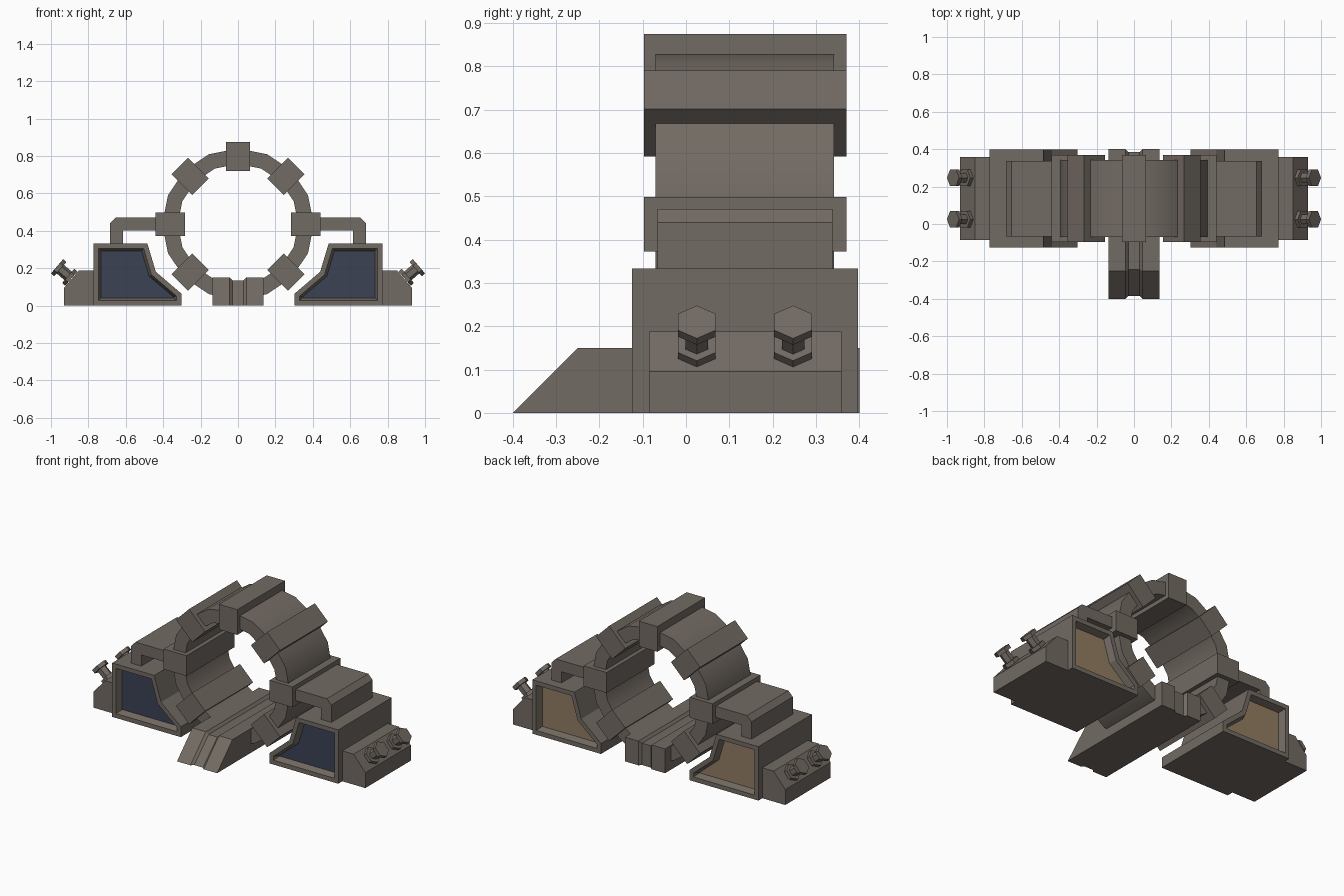
import bpy, bmesh, math
from mathutils import Vector

if "Cube" in bpy.data.objects:
    bpy.data.objects.remove(bpy.data.objects["Cube"])


def material(name, rgb):
    m = bpy.data.materials.new(name)
    m.diffuse_color = (*rgb, 1)
    m.use_nodes = True
    m.node_tree.nodes["Principled BSDF"].inputs["Base Color"].default_value = m.diffuse_color
    return m


METAL = material("warm grey metal", (0.17, 0.145, 0.125))
BLUE = material("dark blue panel", (0.045, 0.054, 0.09))
TAN = material("tan panel", (0.29, 0.205, 0.125))


def solid(name, rings, closed=False, mirror=False, edit=None, smooth=False):
    """Loft through equal-length rings of points; cap the ends unless closed."""
    bm = bmesh.new()
    vs = [[bm.verts.new(p) for p in r] for r in rings]
    n = len(vs[0])
    for i in range(len(vs) if closed else len(vs) - 1):
        a, b = vs[i], vs[(i + 1) % len(vs)]
        for j in range(n):
            k = (j + 1) % n
            bm.faces.new((a[j], a[k], b[k], b[j]))
    if not closed:
        bm.faces.new(vs[0])
        bm.faces.new(vs[-1])
    bmesh.ops.recalc_face_normals(bm, faces=bm.faces[:])
    if edit:
        edit(bm)
    if smooth:
        for f in bm.faces:
            f.smooth = True
        for e in bm.edges:
            e.smooth = e.calc_face_angle(0) < math.radians(30)
    me = bpy.data.meshes.new(name)
    bm.to_mesh(me)
    bm.free()
    for m in (METAL, BLUE, TAN):
        me.materials.append(m)
    ob = bpy.data.objects.new(name, me)
    bpy.context.collection.objects.link(ob)
    if mirror:
        mod = ob.modifiers.new("mirror", 'MIRROR')
        mod.use_clip = False
        mod.use_mirror_merge = False
    return ob


def prism(name, xz, y0, y1, **kw):
    return solid(name, [[(x, y, z) for x, z in xz] for y in (y0, y1)], **kw)


# Main ring, 16 sided
CZ = 0.435
section = [(0.405, -0.07), (0.405, 0.342), (0.322, 0.342), (0.322, -0.07)]
angles = [i * math.tau / 16 for i in range(16)]
solid("main_ring", [[(r * math.cos(a), y, CZ + r * math.sin(a)) for r, y in section]
                    for a in angles], closed=True, smooth=True)

# Seven clamp blocks around the ring (none at the bottom)
for i in range(-1, 6):
    a = i * math.pi / 4
    c, s = math.cos(a), math.sin(a)
    corners = [(0.284, -0.063), (0.44, -0.063), (0.44, 0.063), (0.284, 0.063)]
    prism("ring_block", [(r * c - t * s, CZ + r * s + t * c) for r, t in corners],
          -0.097, 0.37)


# Entry ramp with a shallow centre groove running over it
def ramp_profile(x, d):
    return [(x, -0.4 + d, 0), (x, -0.25 + d * 0.4, 0.15 - d),
            (x, 0.4 - d, 0.15 - d), (x, 0.4 - d, 0)]


stations = [(-0.137, 0), (-0.045, 0), (-0.03, 0.015),
            (0.03, 0.015), (0.045, 0), (0.137, 0)]
solid("entry_ramp", [ramp_profile(x, d) for x, d in stations])


# Side housings with recessed panels: blue at the front, tan at the back
def add_panels(bm):
    for f in [f for f in bm.faces if abs(f.normal.y) > 0.9]:
        colour = 1 if f.normal.y < 0 else 2
        bmesh.ops.inset_region(bm, faces=[f], thickness=0.027, use_even_offset=True)
        bmesh.ops.inset_region(bm, faces=[f], thickness=0.014, depth=-0.04,
                               use_even_offset=True)
        f.material_index = colour


prism("side_housing", [(0.303, 0), (0.773, 0), (0.773, 0.333), (0.485, 0.333),
                       (0.439, 0.18), (0.303, 0.064)],
      -0.125, 0.397, mirror=True, edit=add_panels)

# Bent arms joining the ring to the housings
prism("link_arm", [(0.42, 0.402), (0.615, 0.402), (0.615, 0.325), (0.684, 0.325),
                   (0.684, 0.44), (0.654, 0.471), (0.42, 0.471)],
      -0.066, 0.338, mirror=True)

# Outer feet with a sloped face
prism("outer_foot", [(0.765, 0), (0.93, 0), (0.93, 0.095), (0.85, 0.188),
                     (0.765, 0.188)], -0.085, 0.359, mirror=True)

# Hexagonal bolts standing on the slopes
axis = Vector((0.093, 0, 0.08)).normalized()
tangent = Vector((axis.z, 0, -axis.x))
steps = [(0.0, 0.05), (0.022, 0.05), (0.022, 0.03),
         (0.078, 0.03), (0.078, 0.05), (0.101, 0.05)]
for y in (0.025, 0.247):
    base = Vector((0.891, y, 0.144))
    solid("hex_bolt", [[base + axis * h + tangent * (r * math.cos(k * math.pi / 3))
                        + Vector((0, r * math.sin(k * math.pi / 3), 0))
                        for k in range(6)] for h, r in steps], mirror=True)
